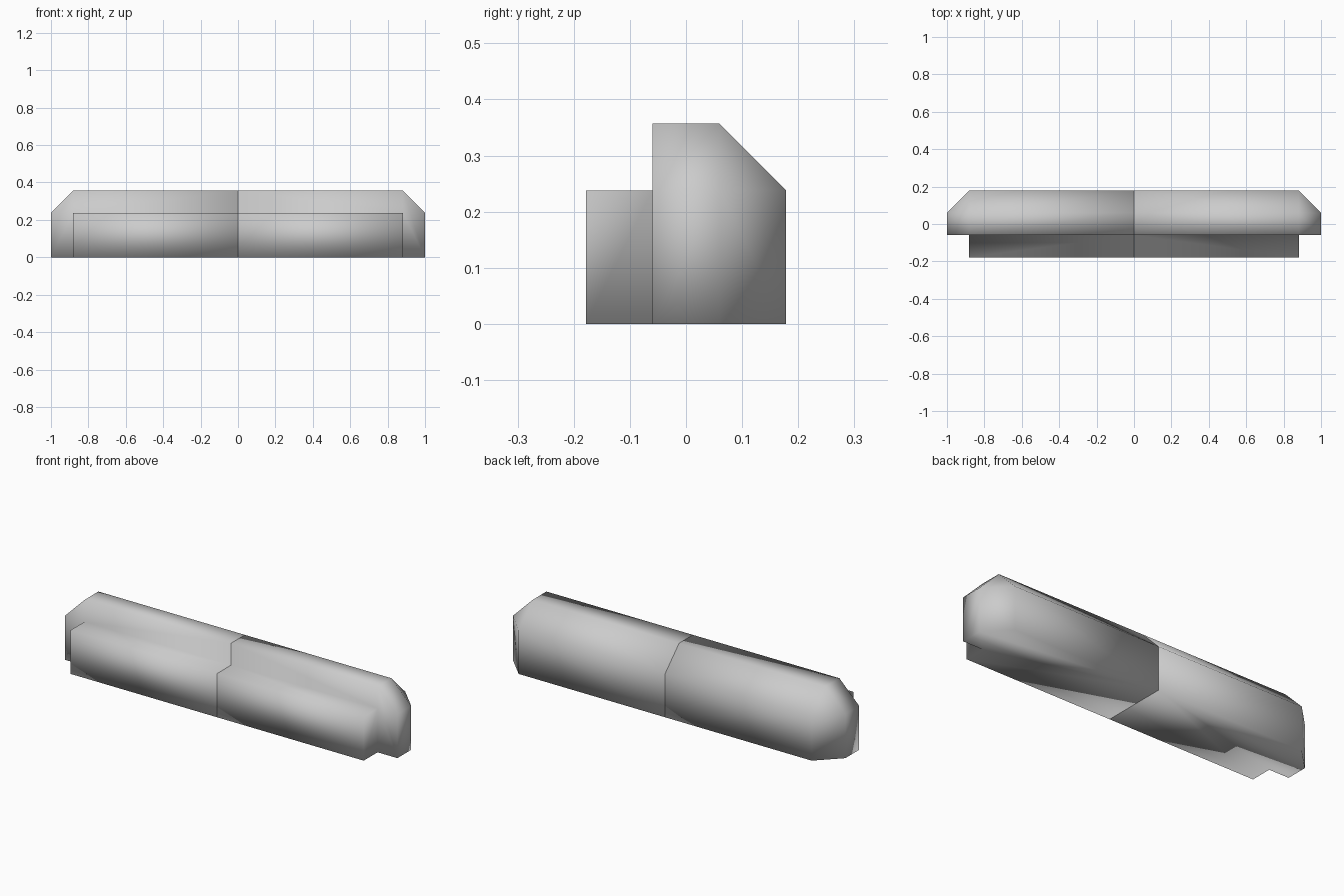
import bpy, bmesh

if "Cube" in bpy.data.objects:
    bpy.data.objects.remove(bpy.data.objects["Cube"])

C = 0.119            # chamfer size and step depth
Y0, Y1 = -1.5 * C, 1.5 * C
YM = C / 2
Z1, Z2 = 2 * C, 3 * C
X1 = 1 - C           # where the chamfered end begins

bm = bmesh.new()

# Stepped and chamfered cross-section at the middle and near the end
profile = [(Y0, 0), (-YM, 0), (Y1, 0), (Y1, Z1), (YM, Z2), (-YM, Z2), (-YM, Z1), (Y0, Z1)]
mid = [bm.verts.new((0, y, z)) for y, z in profile]
end = [bm.verts.new((X1, y, z)) for y, z in profile]
# Smaller rectangle closing the chamfered end
tip = [bm.verts.new((1, y, z)) for y, z in [(-YM, 0), (YM, 0), (YM, Z1), (-YM, Z1)]]

n = len(profile)
for i in range(2, n):                       # long walls
    j = (i + 1) % n
    bm.faces.new((mid[i], mid[j], end[j], end[i]))
# underside, including the strip below the tip
bm.faces.new((mid[0], mid[2], end[2], tip[1], tip[0], end[1], end[0]))
bm.verts.remove(mid[1])
bm.faces.new([mid[0]] + mid[2:])            # middle cap
bm.faces.new((end[0], end[1], end[6], end[7]))             # step end
bm.faces.new((end[1], tip[0], tip[3], end[5], end[6]))     # body front at the end
bm.faces.new(tip)                                          # end face
bm.faces.new((end[2], end[3], tip[2], tip[1]))             # upright chamfer
bm.faces.new((end[3], end[4], tip[2]))                     # corner chamfer
bm.faces.new((end[4], end[5], tip[3], tip[2]))             # top end chamfer
bmesh.ops.recalc_face_normals(bm, faces=bm.faces)
for f in bm.faces:
    f.smooth = True

mesh = bpy.data.meshes.new("stepped_bar")
bm.to_mesh(mesh)
bm.free()
bar = bpy.data.objects.new("stepped_bar", mesh)
bpy.context.collection.objects.link(bar)

# Second half, kept separate at the middle seam
mirror = bar.modifiers.new("other_half", 'MIRROR')
mirror.use_mirror_merge = False
